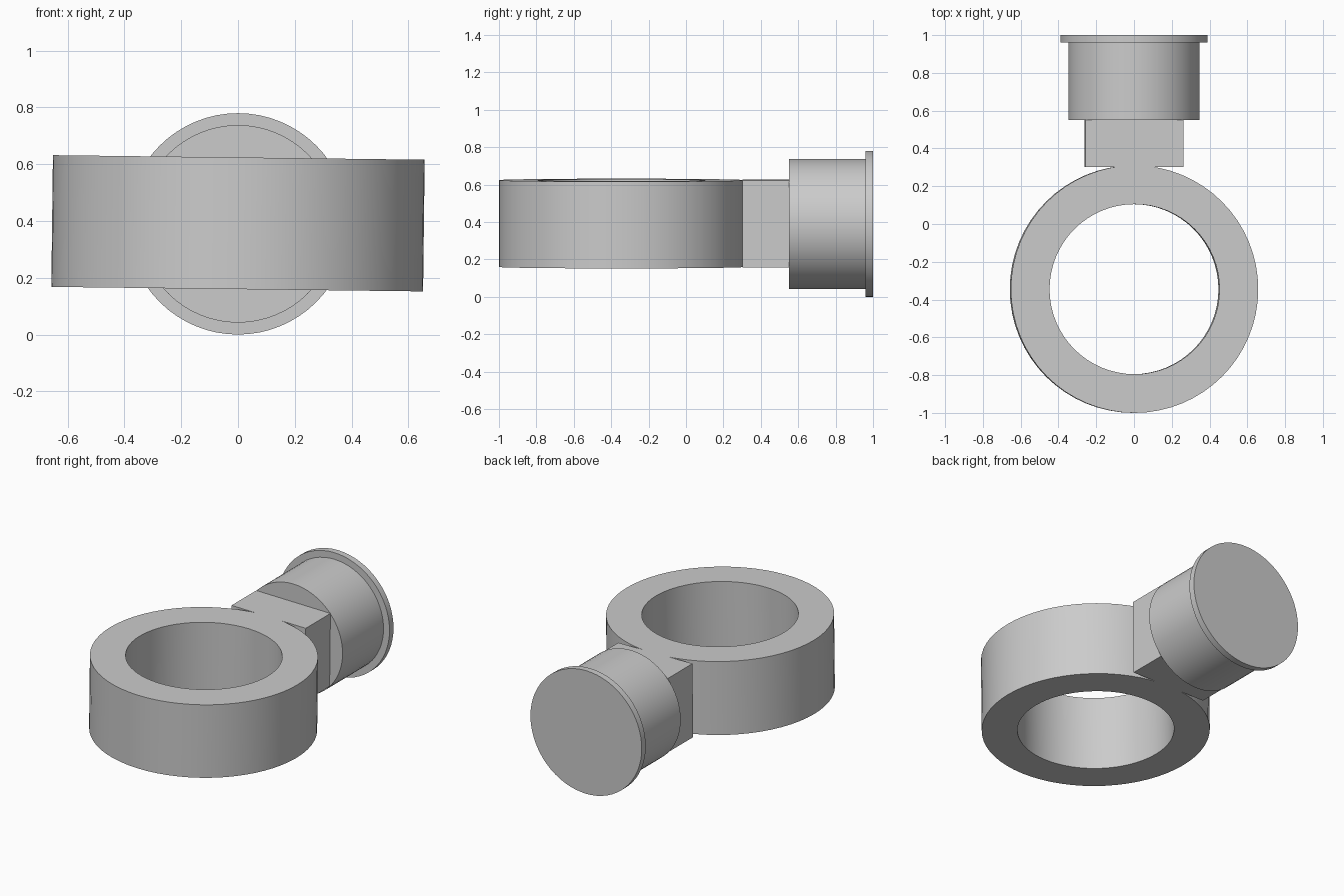
import bpy, bmesh, math
from mathutils import Matrix, Vector

cube = bpy.data.objects.get("Cube")
if cube:
    bpy.data.objects.remove(cube, do_unlink=True)

grey = bpy.data.materials.new("plain_grey")
grey.use_nodes = True
COLOUR = (0.6, 0.6, 0.6, 1)
grey.diffuse_color = COLOUR
grey.node_tree.nodes["Principled BSDF"].inputs["Base Color"].default_value = COLOUR

MID_Z = 0.39
SEGMENTS = 64
TILT = Matrix.Rotation(math.radians(0.7), 4, 'Y')


def finish(name, bm, placement, smooth=True):
    bmesh.ops.recalc_face_normals(bm, faces=bm.faces)
    bm.transform(placement)
    mesh = bpy.data.meshes.new(name)
    bm.to_mesh(mesh)
    bm.free()
    mesh.materials.append(grey)
    obj = bpy.data.objects.new(name, mesh)
    bpy.context.collection.objects.link(obj)
    if smooth:
        bpy.ops.object.select_all(action='DESELECT')
        obj.select_set(True)
        bpy.context.view_layer.objects.active = obj
        bpy.ops.object.shade_smooth_by_angle(angle=math.radians(30))
    return obj


def lathe(name, profile, placement):
    """Spin a closed or axis-to-axis profile of (radius, height) about z."""
    bm = bmesh.new()
    verts = [bm.verts.new((r, 0, z)) for r, z in profile]
    edges = [bm.edges.new((a, b)) for a, b in zip(verts, verts[1:])]
    if profile[0][0] > 0:
        edges.append(bm.edges.new((verts[-1], verts[0])))
    bmesh.ops.spin(bm, geom=verts + edges, axis=(0, 0, 1), cent=(0, 0, 0),
                   angle=math.tau, steps=SEGMENTS)
    bmesh.ops.remove_doubles(bm, verts=bm.verts, dist=0.0001)
    return finish(name, bm, placement)


# Clamp ring, tilted very slightly sideways
inner, outer, half = 0.45, 0.655, 0.232
lathe("clamp_ring",
      [(inner, -half), (outer, -half), (outer, half), (inner, half)],
      Matrix.Translation((0, -0.345, MID_Z + 0.002)) @ TILT)

# Neck block joining the ring to the socket
bm = bmesh.new()
bmesh.ops.create_cube(bm, size=1)
bmesh.ops.scale(bm, vec=Vector((0.52, 0.25, 2 * half)), verts=bm.verts)
finish("neck_block", bm, Matrix.Translation((0, 0.428, MID_Z + 0.002)) @ TILT, smooth=False)

# Round socket with a flanged rear end, lying along y
lathe("flanged_socket",
      [(0, 0.55), (0.348, 0.55), (0.348, 0.96), (0.39, 0.96), (0.39, 1.0), (0, 1.0)],
      Matrix.Translation((0, 0, MID_Z)) @ Matrix.Rotation(-math.pi / 2, 4, 'X'))
